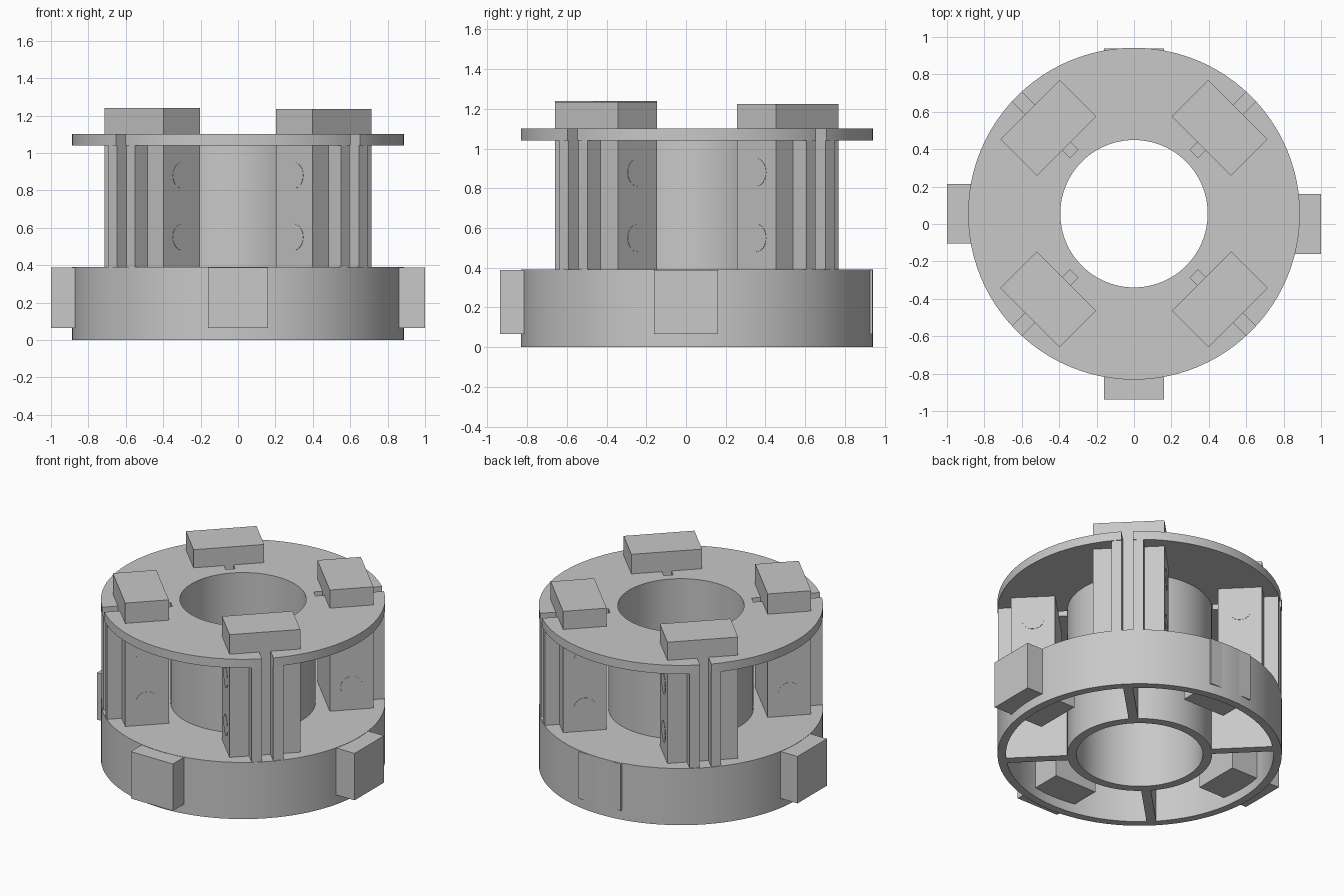
import bpy, math
from mathutils import Matrix, Vector

if "Cube" in bpy.data.objects:
    bpy.data.objects.remove(bpy.data.objects["Cube"])

CY = 0.055            # y position of the round body's axis
R = 0.887             # outer radius
SEG = 96

grey = bpy.data.materials.new("plain_grey")
grey.diffuse_color = (0.58, 0.58, 0.58, 1)
grey.use_nodes = True
grey.node_tree.nodes["Principled BSDF"].inputs["Base Color"].default_value = grey.diffuse_color


def finish(name, verts, faces, smooth=False):
    mesh = bpy.data.meshes.new(name)
    mesh.from_pydata(verts, [], faces)
    mesh.materials.append(grey)
    ob = bpy.data.objects.new(name, mesh)
    bpy.context.collection.objects.link(ob)
    if smooth:
        bpy.ops.object.select_all(action='DESELECT')
        ob.select_set(True)
        bpy.context.view_layer.objects.active = ob
        bpy.ops.object.shade_smooth_by_angle(angle=math.radians(30))
    return ob


def lathe(name, profile):
    """Spin a closed (radius, z) profile, listed counter-clockwise, about the axis."""
    n = len(profile)
    verts, faces = [], []
    for i in range(SEG):
        a = math.tau * i / SEG
        verts += [(r * math.cos(a), CY + r * math.sin(a), z) for r, z in profile]
        j = (i + 1) % SEG
        for k in range(n):
            m = (k + 1) % n
            faces.append((i * n + k, j * n + k, j * n + m, i * n + m))
    return finish(name, verts, faces, True)


def radial_box(name, angle, r0, r1, t0, t1, z0, z1):
    """Box given by radial, tangential and height ranges at an angle."""
    rot = Matrix.Rotation(angle, 3, 'Z')
    verts = [rot @ Vector((r, t, z)) + Vector((0, CY, 0))
             for z in (z0, z1) for r, t in ((r0, t0), (r1, t0), (r1, t1), (r0, t1))]
    faces = [(3, 2, 1, 0), (4, 5, 6, 7), (0, 1, 5, 4),
             (1, 2, 6, 5), (2, 3, 7, 6), (3, 0, 4, 7)]
    return finish(name, verts, faces)


def end_disc(name, angle, r, t, z, radius):
    """Thin round plate on the end face of a block."""
    rot = Matrix.Rotation(angle, 3, 'Z')
    n = 32
    verts = []
    for tt in (t - 0.002, t + 0.002):
        for i in range(n):
            a = math.tau * i / n
            p = Vector((r + radius * math.cos(a), tt, z + radius * math.sin(a)))
            verts.append(rot @ p + Vector((0, CY, 0)))
    faces = [tuple(range(n)), tuple(reversed(range(n, 2 * n)))]
    faces += [(i, n + i, n + (i + 1) % n, (i + 1) % n) for i in range(n)]
    return finish(name, verts, faces)


# Base: outer wall, top deck and central tube, open underneath
lathe("base_and_hub", [
    (0.394, 0), (0.452, 0), (0.452, 0.33), (0.835, 0.33), (0.835, 0),
    (R, 0), (R, 0.39), (0.452, 0.39), (0.452, 1.05), (0.394, 1.05)])

# Upper flange with slots on the diagonals
flange = lathe("top_flange", [(0.394, 1.04), (R, 1.04), (R, 1.10), (0.394, 1.10)])

# Diagonal angle and top height of each upright block
diagonals = [(45, 1.225), (135, 1.225), (225, 1.24), (315, 1.235)]
for deg, top in diagonals:
    a = math.radians(deg)
    radial_box("upright_block", a, 0.51, 0.786, -0.224, 0.224, 0.36, top)
    radial_box("underside_rib", a, 0.44, 0.85, -0.03, 0.03, 0, 0.35)
    for s in (-1, 1):
        t0, t1 = sorted((s * 0.036, s * 0.1))
        radial_box("guide_bar", a, 0.78, 0.879, t0, t1, 0.38, 1.05)
        for z in (0.55, 0.88):
            end_disc("block_end_disc", a, 0.648, s * 0.224, z, 0.07)
    # Slot cutters
    for r0, r1, w in ((0.453, 0.52, 0.03), (0.775, 0.95, 0.036)):
        cutter = radial_box("slot_cutter", a, r0, r1, -w, w, 1.0, 1.15)
        cutter.hide_render = True
        cutter.hide_set(True)
        mod = flange.modifiers.new("slot", 'BOOLEAN')
        mod.operation = 'DIFFERENCE'
        mod.solver = 'EXACT'
        mod.object = cutter

# Side blocks through the base wall: angle, outer reach, sideways shift
for name, deg, reach, shift in (("front_block", 270, 0.993, 0),
                                ("right_block", 0, 1.0, -CY),
                                ("left_block", 180, 1.0, 0),
                                ("back_block", 90, 0.884, 0)):
    radial_box(name, math.radians(deg), 0.62, reach,
               shift - 0.16, shift + 0.16, 0.065, 0.388)
